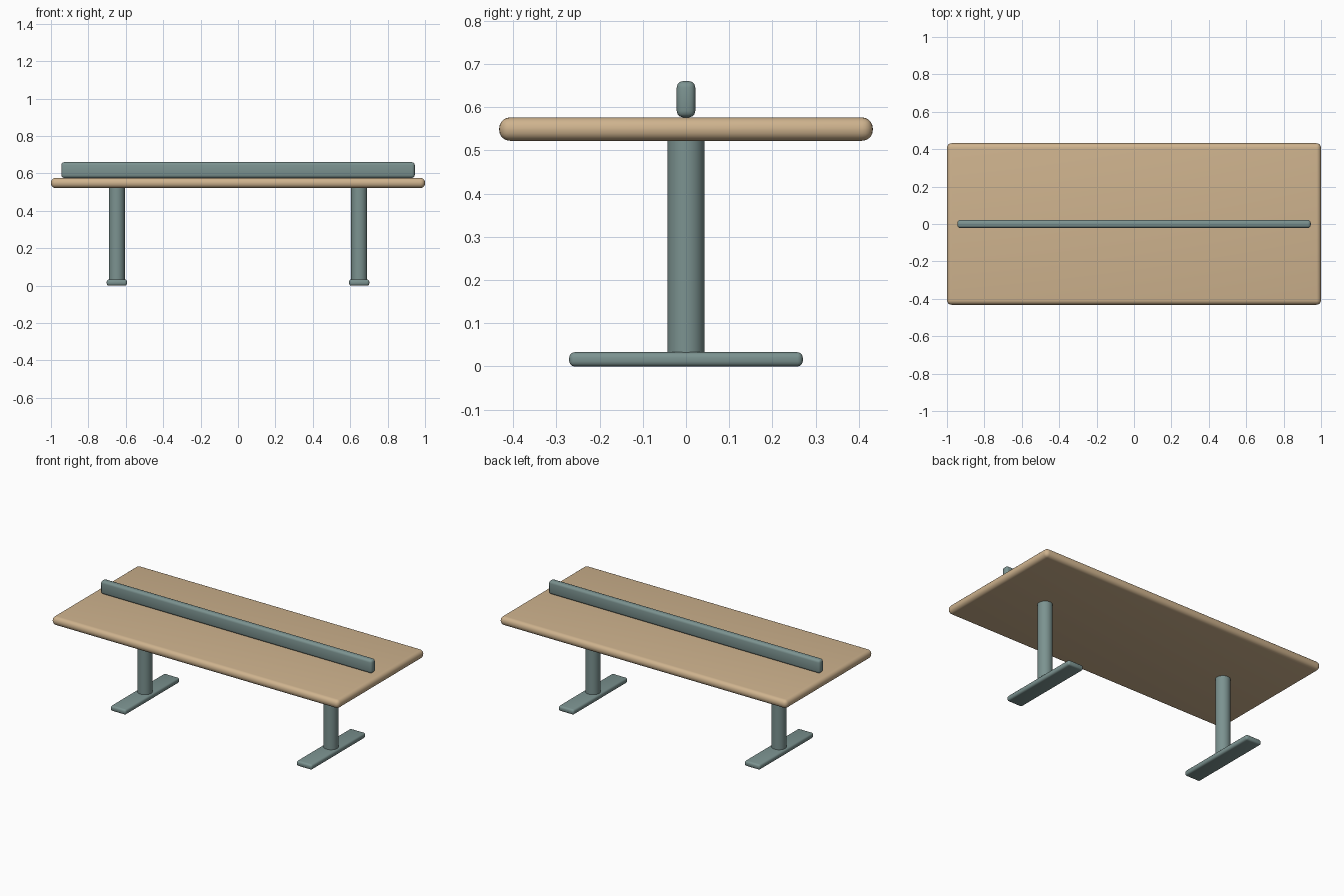
import bpy
from math import radians

if "Cube" in bpy.data.objects:
    bpy.data.objects.remove(bpy.data.objects["Cube"])


def material(name, color):
    m = bpy.data.materials.new(name)
    m.diffuse_color = color
    m.use_nodes = True
    m.node_tree.nodes["Principled BSDF"].inputs["Base Color"].default_value = m.diffuse_color
    return m


WOOD = material("wood", (0.62, 0.45, 0.27, 1))
METAL = material("painted_metal", (0.20, 0.29, 0.28, 1))


def finish(ob, name, mat, bevel=0, segments=3):
    ob.name = name
    ob.data.materials.append(mat)
    if bevel:
        mod = ob.modifiers.new("rounded_edges", 'BEVEL')
        mod.width = bevel
        mod.segments = segments
        mod.limit_method = 'ANGLE'
        bpy.ops.object.modifier_apply(modifier=mod.name)
    bpy.ops.object.shade_smooth_by_angle(angle=radians(40))


def box(name, center_x, size, z0, mat, bevel, segments):
    bpy.ops.mesh.primitive_cube_add(size=1, location=(center_x, 0, z0 + size[2] / 2))
    ob = bpy.context.object
    ob.scale = size
    bpy.ops.object.transform_apply(location=False, rotation=False, scale=True)
    finish(ob, name, mat, bevel, segments)


# Table top with nearly half-round edges
box("table_top", 0, (2.0, 0.864, 0.054), 0.522, WOOD, 0.025, 5)

# Long centre rail standing on the top
box("centre_rail", 0, (1.89, 0.043, 0.084), 0.576, METAL, 0.015, 3)

# Round posts on flat feet, one pair per side
for side, x in (("left", -0.648), ("right", 0.648)):
    box(side + "_foot", x, (0.108, 0.54, 0.033), 0, METAL, 0.012, 3)
    bpy.ops.mesh.primitive_cylinder_add(vertices=32, radius=0.043, depth=0.505,
                                        location=(x, 0, 0.2775))
    finish(bpy.context.object, side + "_post", METAL)
